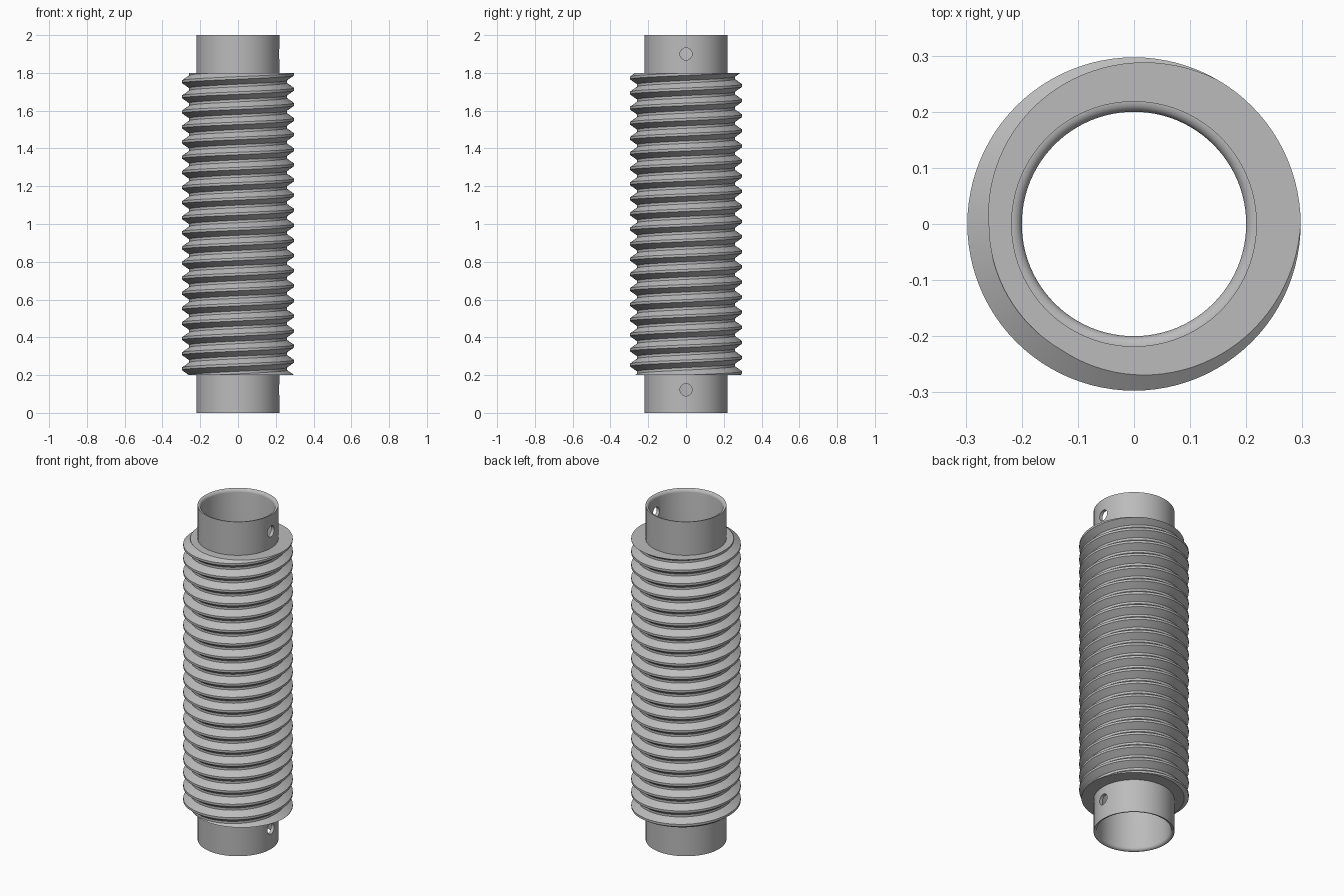
import bpy, bmesh, math

if "Cube" in bpy.data.objects:
    bpy.data.objects.remove(bpy.data.objects["Cube"])

SEG = 96
R_OUT, R_IN = 0.219, 0.20           # sleeve wall
Z0, Z1, TURNS = 0.2, 1.8, 20        # threaded zone
PITCH = (Z1 - Z0) / TURNS
R_ROOT, R_CREST, R_CORE = 0.259, 0.297, 0.21

metal = bpy.data.materials.new("grey metal")
metal.diffuse_color = (0.5, 0.5, 0.5, 1)
metal.use_nodes = True
metal.node_tree.nodes["Principled BSDF"].inputs["Base Color"].default_value = metal.diffuse_color


def add_object(name, bm):
    bmesh.ops.remove_doubles(bm, verts=bm.verts, dist=1e-5)
    bmesh.ops.recalc_face_normals(bm, faces=bm.faces)
    mesh = bpy.data.meshes.new(name)
    bm.to_mesh(mesh)
    bm.free()
    mesh.materials.append(metal)
    obj = bpy.data.objects.new(name, mesh)
    bpy.context.collection.objects.link(obj)
    return obj


def smooth(obj):
    bpy.ops.object.select_all(action='DESELECT')
    obj.select_set(True)
    bpy.context.view_layer.objects.active = obj
    bpy.ops.object.shade_smooth_by_angle(angle=math.radians(28))


def polar(r, a, z):
    return (r * math.cos(a), r * math.sin(a), z)


# Sleeve: lathed tube with rounded inner rims
F = 0.018
arc = [(R_IN + F * (1 - math.cos(t)), F * (1 - math.sin(t)))
       for t in [math.pi / 2 * i / 4 for i in range(5)]]
profile = [(R_OUT, 0), (R_OUT, 2)]
profile += [(r, 2 - h) for r, h in reversed(arc)] + arc
bm = bmesh.new()
rings = [[bm.verts.new(polar(r, 2 * math.pi * i / SEG, z)) for i in range(SEG)]
         for r, z in profile]
for j, ring in enumerate(rings):
    nxt = rings[(j + 1) % len(rings)]
    for i in range(SEG):
        k = (i + 1) % SEG
        bm.faces.new((ring[i], ring[k], nxt[k], nxt[i]))
sleeve = add_object("sleeve", bm)

# Pin holes through the right wall, near each end
for z in (0.122, 1.9):
    bpy.ops.mesh.primitive_cylinder_add(vertices=32, radius=0.032, depth=0.2,
                                        location=(0.22, 0, z),
                                        rotation=(0, math.pi / 2, 0))
    cutter = bpy.context.object
    cutter.name = "hole_cutter"
    cutter.hide_render = True
    cutter.data.materials.append(metal)
    mod = sleeve.modifiers.new("hole", 'BOOLEAN')
    mod.operation, mod.solver, mod.object = 'DIFFERENCE', 'EXACT', cutter
    bpy.context.view_layer.objects.active = sleeve
    bpy.ops.object.modifier_apply(modifier=mod.name)
    bpy.data.objects.remove(cutter, do_unlink=True)
smooth(sleeve)


# Thread: right-handed trapezoid helix, cut flat at both ends
START = 1 / 12                      # fraction of a turn where the crest meets the ends
BREAKS = (-1 / 12, 1 / 12, 5 / 12, 7 / 12)


def thread_radius(u):
    d = abs((u + 0.5) % 1 - 0.5)    # distance from crest centre, in pitches
    t = min(max((d - 1 / 12) / (1 / 3), 0), 1)
    return R_CREST + (R_ROOT - R_CREST) * t


bm = bmesh.new()
columns = []
for i in range(SEG + 1):
    a = 2 * math.pi * i / SEG
    lead = i / SEG - START
    col = [bm.verts.new(polar(R_CORE, a, Z0))]
    for turn in range(-2, TURNS + 3):
        for b in BREAKS:
            z = min(max(Z0 + PITCH * (turn + b + lead), Z0), Z1)
            r = thread_radius((z - Z0) / PITCH - lead)
            col.append(bm.verts.new(polar(r, a, z)))
    col.append(bm.verts.new(polar(R_CORE, a, Z1)))
    columns.append(col)
for c, d in zip(columns, columns[1:]):
    # clipped points collapse onto the end planes and get merged
    for j in range(len(c) - 1):
        quad = []
        for v in (c[j], d[j], d[j + 1], c[j + 1]):
            if all((v.co - q.co).length > 1e-5 for q in quad):
                quad.append(v)
        if len(quad) > 2:
            bm.faces.new(quad)
thread = add_object("thread", bm)
smooth(thread)
